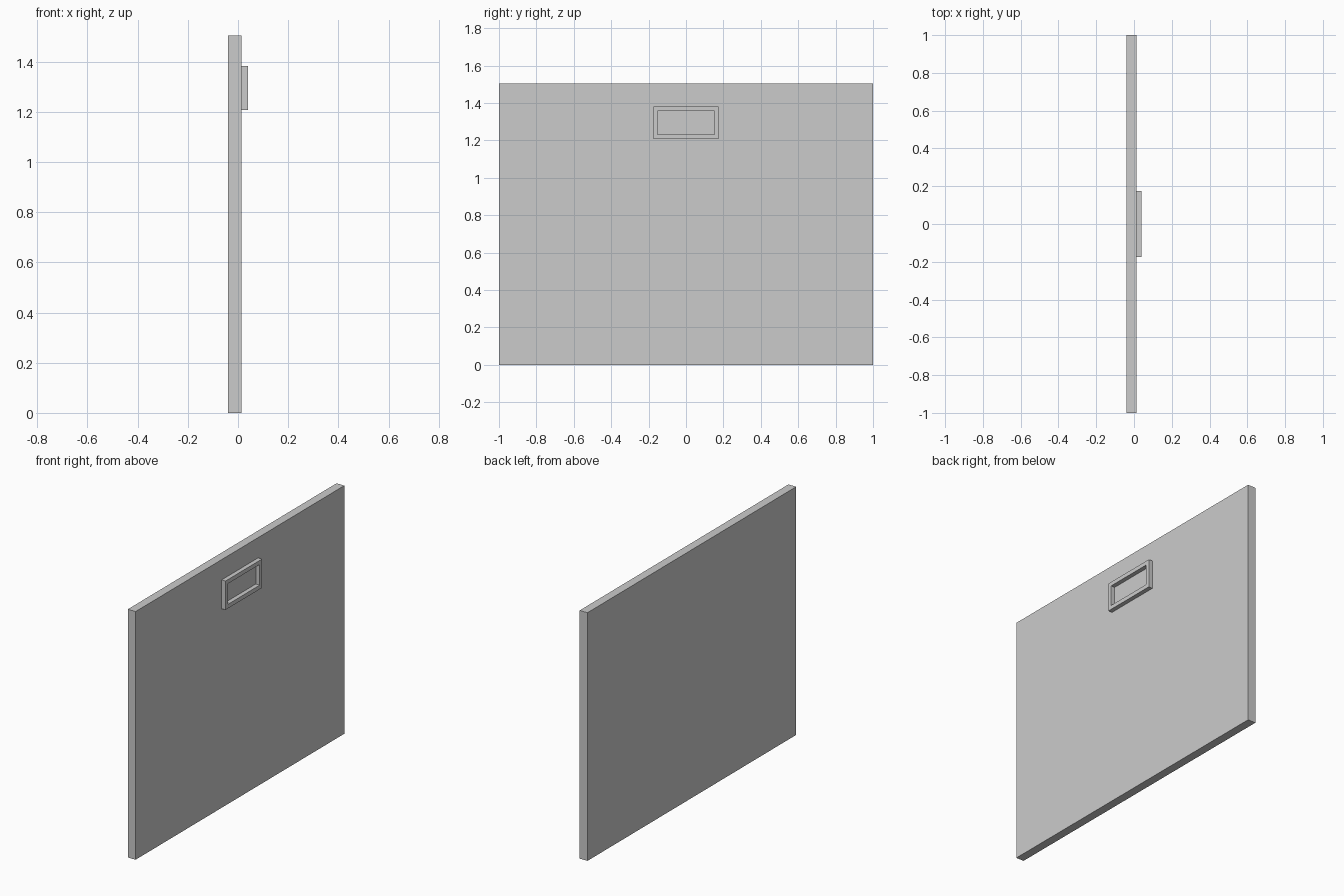
import bpy
import bmesh

default_cube = bpy.data.objects.get("Cube")
if default_cube:
    bpy.data.objects.remove(default_cube, do_unlink=True)

grey = bpy.data.materials.new("plain grey")
grey.use_nodes = True
grey.diffuse_color = (0.6, 0.6, 0.6, 1)
grey.node_tree.nodes["Principled BSDF"].inputs["Base Color"].default_value = (0.6, 0.6, 0.6, 1)

HALF_DEPTH = 0.039
PANEL_FACE = 0.013


def add_object(name, bm):
    mesh = bpy.data.meshes.new(name)
    bmesh.ops.recalc_face_normals(bm, faces=bm.faces)
    bm.to_mesh(mesh)
    bm.free()
    mesh.materials.append(grey)
    obj = bpy.data.objects.new(name, mesh)
    bpy.context.collection.objects.link(obj)
    return obj


def box(bm, low, high):
    verts = bmesh.ops.create_cube(bm, size=1)["verts"]
    for v in verts:
        for i in range(3):
            v.co[i] = high[i] if v.co[i] > 0 else low[i]


# Flat upright panel
bm = bmesh.new()
box(bm, (-HALF_DEPTH, -1, 0), (PANEL_FACE, 1, 1.505))
add_object("panel", bm)

# Rectangular handle frame: an outline and its opening, extruded from the panel
bm = bmesh.new()
rings = []
for half_width, bottom, top in ((0.175, 1.207, 1.382), (0.152, 1.232, 1.357)):
    corners = ((-half_width, bottom), (half_width, bottom), (half_width, top), (-half_width, top))
    rings.append([bm.verts.new((PANEL_FACE, y, z)) for y, z in corners])
outer, inner = rings
faces = []
for i in range(4):
    j = (i + 1) % 4
    faces.append(bm.faces.new((outer[i], outer[j], inner[j], inner[i])))
extruded = bmesh.ops.extrude_face_region(bm, geom=faces, use_keep_orig=True)["geom"]
for v in extruded:
    if isinstance(v, bmesh.types.BMVert):
        v.co.x = HALF_DEPTH
add_object("handle_frame", bm)
